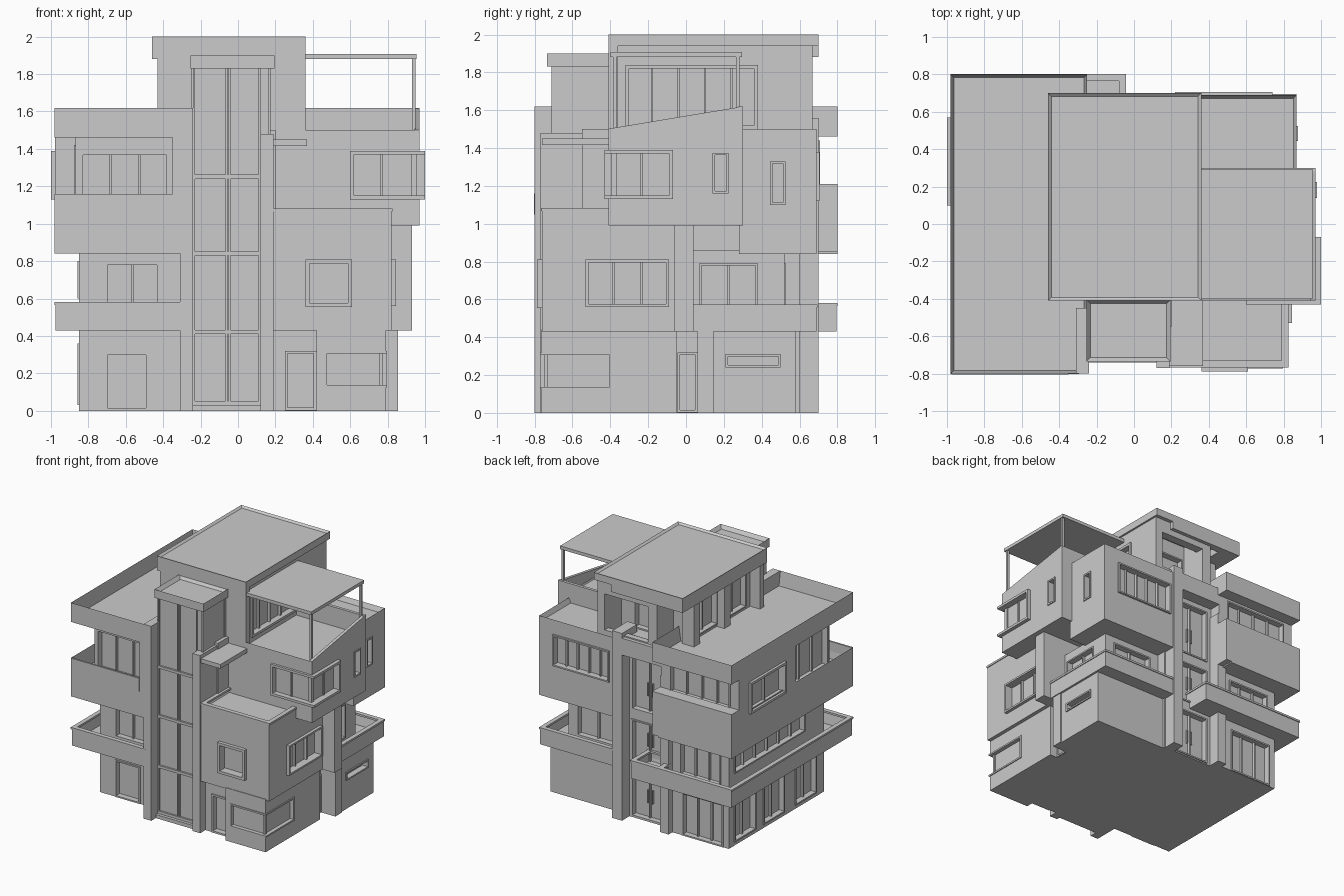
import bpy, bmesh
from mathutils import Vector

if "Cube" in bpy.data.objects:
    bpy.data.objects.remove(bpy.data.objects["Cube"])


def boxes(name, *specs):
    """One object from several boxes given as (x0, x1, y0, y1, z0, z1)."""
    bm = bmesh.new()
    for x0, x1, y0, y1, z0, z1 in specs:
        vs = bmesh.ops.create_cube(bm, size=1)["verts"]
        for v in vs:
            v.co = Vector((x0 if v.co.x < 0 else x1, y0 if v.co.y < 0 else y1, z0 if v.co.z < 0 else z1))
    return finish(name, bm)


def finish(name, bm):
    bmesh.ops.recalc_face_normals(bm, faces=bm.faces)
    me = bpy.data.meshes.new(name)
    bm.to_mesh(me)
    bm.free()
    ob = bpy.data.objects.new(name, me)
    bpy.context.collection.objects.link(ob)
    return ob


def tray(name, x0, x1, y0, y1, z0, z1, floor, t=0.025, lip=True):
    """Box with a sunken top: slab and parapet in one, with optional coping."""
    ob = boxes(name, (x0, x1, y0, y1, z0, z1))
    bm = bmesh.new()
    bm.from_mesh(ob.data)
    top = [f for f in bm.faces if f.normal.z > 0.9]
    bmesh.ops.inset_region(bm, faces=top, thickness=t)
    for v in top[0].verts:
        v.co.z = floor
    bm.to_mesh(ob.data)
    bm.free()
    if lip:
        e, h = 0.006, 0.014
        ring(name + "_coping", x0 - e, x1 + e, y0 - e, y1 + e, z1 - h, z1 + 0.002, t + 2 * e)
    return ob


def ring(name, x0, x1, y0, y1, z0, z1, t):
    return boxes(name, (x0, x1, y0, y0 + t, z0, z1), (x0, x1, y1 - t, y1, z0, z1),
                 (x0, x0 + t, y0 + t, y1 - t, z0, z1), (x1 - t, x1, y0 + t, y1 - t, z0, z1))


def cut(ob, spec):
    """Carve a box out of an object."""
    c = boxes("cutter", spec)
    c.hide_render = True
    m = ob.modifiers.new("cut", "BOOLEAN")
    m.operation, m.solver, m.object = "DIFFERENCE", "EXACT", c
    dg = bpy.context.evaluated_depsgraph_get()
    me = bpy.data.meshes.new_from_object(ob.evaluated_get(dg))
    ob.modifiers.clear()
    ob.data = me
    bpy.data.objects.remove(c)


def span(side, p, u0, u1, d0, d1, z0, z1):
    """Box on a wall plane p: u along the wall, d inward from it."""
    s = 1 if side in "FL" else -1
    a, b = sorted((p + s * d0, p + s * d1))
    return (u0, u1, a, b, z0, z1) if side in "FB" else (a, b, u0, u1, z0, z1)


def window(name, wall, side, p, u0, u1, z0, z1, n=2, proud=0.008, w=0.012, deep=0.04):
    """Recessed opening with a frame and n panes."""
    cut(wall, span(side, p, u0, u1, -0.05, deep, z0, z1))
    f = lambda a, b, c, d: span(side, p, a, b, -proud, deep, c, d)
    bars = [f(u0, u0 + w, z0, z1), f(u1 - w, u1, z0, z1), f(u0 + w, u1 - w, z1 - w, z1), f(u0 + w, u1 - w, z0, z0 + w)]
    for i in range(1, n):
        u = u0 + (u1 - u0) * i / n
        bars.append(span(side, p, u - 0.006, u + 0.006, deep - 0.02, deep, z0 + w, z1 - w))
    boxes(name, *bars)


# Left wing: ground and first floor
g = boxes("left_ground_floor", (-.85, -.28, -.6, .65, 0, .45))
window("left_front_door", g, "F", -.6, -.71, -.48, 0.002, .31, 1)
window("left_back_door", g, "B", .65, -.8, -.42, 0.002, .36, 3)
for i, y in enumerate((-.5, -.08, .3)):
    window(f"left_ground_window_{i}", g, "L", -.85, y, y + .28, .03, .36, 2)
f1 = boxes("left_first_floor", (-.85, -.28, -.6, .65, .45, .86))
window("left_first_front_window", f1, "F", -.6, -.71, -.42, .5, .79, 2)
window("left_first_side_window", f1, "L", -.85, -.35, .58, .6, .8, 6)
window("left_first_back_window", f1, "B", .65, -.78, -.4, .5, .79, 3)
tray("left_balcony", -.975, -.3, -.795, .795, .43, .58, .47)
tray("back_balcony", -.32, -.05, .55, .795, .43, .58, .47)

# Left wing: second floor with open front terrace and roof
s2 = boxes("left_second_floor", (-.978, -.26, -.05, .7, 1, 1.5))
window("left_second_side_window", s2, "L", -.978, .1, .57, 1.13, 1.39, 2, .022, .02)
window("left_second_back_window", s2, "B", .7, -.9, -.34, 1.19, 1.44, 4)
iw = boxes("left_terrace_room", (-.87, -.28, -.65, -.02, 1, 1.5))
window("terrace_front_window", iw, "F", -.65, -.84, -.37, 1.05, 1.38, 3)
window("terrace_side_window", iw, "L", -.87, -.62, -.1, 1.05, 1.42, 3)
tray("left_second_band", -.98, -.3, -.8, .8, .84, 1.16, 1.02, lip=False)
boxes("left_second_back_parapet", (-.98, -.25, .7, .8, .85, 1.21))
boxes("terrace_pier", (-.35, -.25, -.795, -.5, .84, 1.5))
boxes("terrace_rail_panel", (-.975, -.35, -.804, -.79, 1.05, 1.16))
tray("left_roof", -.98, -.25, -.8, .8, 1.46, 1.62, 1.5, lip=False)

# Central core with back entrances
core = boxes("core", (-.3, .2, -.55, .6, 0, 1.5))
for i, (a, b) in enumerate(((.01, .4), (.48, .82), (.9, 1.34))):
    window(f"back_entrance_{i}", core, "B", .6, -.22, .08, a, b, 2)
    boxes(f"back_handles_{i}", *((x, x + .008, .56, .575, a + .13, a + .24) for x in (-.095, -.053)))
boxes("back_fins", (.1, .19, .5, .7, 0, 1.56), (-.33, -.25, .5, .7, 0, 1.3))
boxes("back_roof_parapet", (-.26, .12, .6, .7, 1.38, 1.52))

# Stair tower
boxes("front_fins", (-.31, -.24, -.8, -.45, 0, 1.62), (.12, .19, -.77, -.4, 0, 1.48))
boxes("stair_glass", (-.25, .13, -.7, -.4, 0, 1.85), (.12, .17, -.7, -.4, 1.4, 1.85))
levels = (.03, .41, .83, 1.24)
boxes("stair_mullions", *((-.24, .12, -.715, -.69, z, z + .022) for z in levels),
      *((x, x + .009, -.71, -.69, 0, 1.83) for x in (-.24, -.066, -.05, .11)),
      (.161, .175, -.71, -.69, 1.48, 1.83), (.16, .175, -.43, -.41, 1.48, 1.83))
boxes("stair_base", (-.24, .12, -.74, -.6, 0, .03))
tray("stair_cap", -.255, .195, -.735, -.405, 1.83, 1.9, 1.87, .03, False)
boxes("side_ledge", (.18, .37, -.76, -.4, 1.415, 1.45))

# Right wing: ground floor
rg = boxes("right_ground_front", (.42, .79, -.765, -.05, 0, .44))
cut(rg, (.46, .85, -.85, -.39, .13, .315))
boxes("ground_corner_glass", (.45, .765, -.74, -.38, .12, .32))
boxes("ground_corner_frame", (.46, .797, -.772, -.39, .125, .138), (.46, .797, -.772, -.39, .307, .32),
      (.46, .475, -.772, -.73, .13, .315), (.75, .797, -.405, -.39, .13, .315), (.755, .775, -.75, -.73, .13, .315))
dw = boxes("right_door_wall", (.18, .44, -.7, -.05, 0, .44))
window("right_front_door", dw, "F", -.7, .25, .42, .002, .32, 1, .01, .015)
sd = boxes("side_entry_wall", (.18, .72, -.08, .2, 0, .44))
window("side_entry_door", sd, "R", .72, -.045, .06, .002, .32, 1)
rb = boxes("right_ground_back", (.18, .845, .14, .58, 0, .44))
boxes("side_entry_jamb", (.6, .855, .06, .145, 0, .43))
window("slot_window", rb, "R", .845, .21, .5, .24, .31, 1, .01)

# Right wing: first floor
rf = tray("right_first_front", .19, .82, -.76, -.05, .43, 1.08, 1.04)
window("first_front_window", rf, "F", -.76, .36, .61, .555, .81, 1, .028, .022)
window("first_side_window", rf, "R", .82, -.53, -.09, .56, .81, 3, .025, .015)
boxes("side_fin", (.55, .93, -.06, .04, .43, .995))
r1 = boxes("right_first_back", (.18, .72, 0, .52, .44, .86))
window("first_back_side_window", r1, "R", .72, .07, .38, .5, .79, 2)
window("first_back_window", r1, "B", .52, .28, .64, .5, .79, 2)
tray("right_balcony", .19, .862, .04, .69, .43, .57, .47)

# Right wing: second floor
rs = tray("right_second_front", .19, .97, -.41, .3, .99, 1.5, 1.46, lip=False)
cut(rs, (.615, 1.1, -.5, -.085, 1.145, 1.375))
boxes("second_corner_glass", (.6, .945, -.385, -.07, 1.14, 1.38))
boxes("second_corner_frame", (.6, 1, -.43, -.07, 1.13, 1.15), (.6, 1, -.43, -.07, 1.37, 1.39),
      (.6, .62, -.43, -.38, 1.14, 1.38), (.94, 1, -.09, -.07, 1.14, 1.38),
      (.925, .955, -.395, -.365, 1.14, 1.38), (.76, .772, -.395, -.38, 1.14, 1.38), (.94, .955, -.24, -.228, 1.14, 1.38))
window("second_slot_window", rs, "R", .97, .14, .225, 1.16, 1.375, 1)
r2 = tray("right_second_back", .19, .87, .28, .69, .84, 1.5, 1.46, lip=False)
window("back_slot_window", r2, "R", .87, .445, .525, 1.1, 1.33, 1)
window("second_back_window", r2, "B", .69, .22, .74, 1.12, 1.38, 5, .015)

# Sloping terrace parapet
bm = bmesh.new()
face = bm.faces.new([bm.verts.new((.945, y, z)) for y, z in ((-.41, 1.48), (.3, 1.48), (.3, 1.62), (-.41, 1.502))])
ext = bmesh.ops.extrude_face_region(bm, geom=[face])["geom"]
bmesh.ops.translate(bm, vec=(.025, 0, 0), verts=[v for v in ext if isinstance(v, bmesh.types.BMVert)])
finish("sloped_parapet", bm)
boxes("terrace_back_parapet", (.34, .97, .275, .3, 1.46, 1.62))

# Roof terrace canopy
boxes("canopy", (.34, .955, -.4, .295, 1.88, 1.907))
boxes("canopy_posts", (.93, .948, -.385, -.367, 1.46, 1.89), (.93, .948, .265, .283, 1.46, 1.89))

# Penthouse
ph = boxes("penthouse", (-.34, .345, -.39, .45, 1.45, 1.96))
window("penthouse_side_window", ph, "R", .345, -.32, .38, 1.5, 1.84, 5, .012, .02)
window("penthouse_left_window_a", ph, "L", -.34, -.3, .0, 1.52, 1.86, 2)
window("penthouse_left_window_b", ph, "L", -.34, .08, .4, 1.52, 1.86, 2)
window("penthouse_back_door", ph, "B", .45, -.1, .16, 1.5, 1.82, 1)
boxes("penthouse_front_wall", (-.43, .36, -.41, -.36, 1.46, 1.96))
boxes("penthouse_pillars", (-.41, -.33, .0, .08, 1.48, 1.9), (-.41, -.3, .4, .48, 1.48, 1.9))
boxes("back_portal", (.28, .345, .44, .67, 1.46, 1.96), (-.2, -.12, .44, .67, 1.46, 1.95),
      (-.12, .28, .6, .67, 1.83, 1.95), (-.12, .28, .62, .67, 1.46, 1.53))
boxes("penthouse_fascia", (-.46, -.3, -.41, .7, 1.88, 1.96), (-.3, .2, .64, .7, 1.88, 1.96))
tray("penthouse_roof", -.46, .36, -.41, .7, 1.94, 2, 1.985, .025, False)
